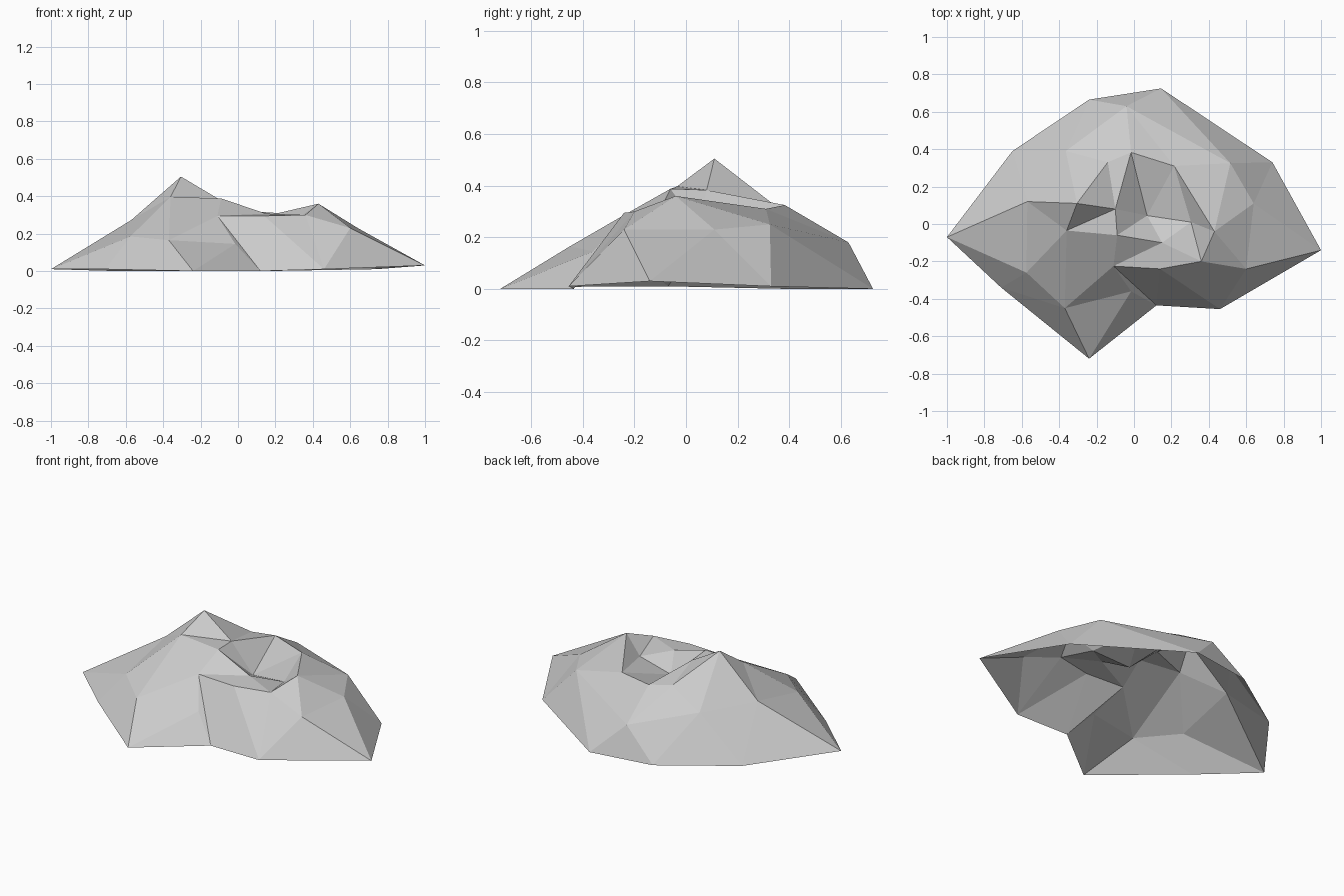
import bpy
from mathutils import Vector
from mathutils.geometry import delaunay_2d_cdt

cube = bpy.data.objects.get("Cube")
if cube:
    bpy.data.objects.remove(cube, do_unlink=True)

# Ground outline, counted clockwise from the right-hand tip
base = dict(
    A=(-1, -.07, .01), B=(-.65, .39, 0), C=(-.24, .665, 0), D=(.145, .725, 0),
    E=(.74, .33, .01), F=(1, -.14, .03), G=(.46, -.455, .01), H=(.12, -.435, 0),
    I=(-.24, -.72, 0), J=(-.71, -.34, .01))

# Shoulder points halfway up the slopes
slope = dict(
    a=(-.57, .12, .273), b=(-.365, .39, .25), c=(-.04, .63, .18),
    d=(.515, .325, .25), e=(.64, .11, .23), f=(.6, -.24, .23),
    g=(-.015, -.36, .145), h=(-.37, -.45, .165), i=(-.575, -.26, .185))

# Rim of the crater, from the peak round to the front shoulder
rim = dict(
    P=(-.305, .11, .505), Q=(-.14, .33, .335), R=(-.016, .383, .325),
    S=(.215, .31, .31), T=(.43, -.04, .36), U=(.36, -.2, .3),
    V=(.14, -.24, .295), W=(-.11, -.225, .295), X=(-.36, -.035, .397))

# Ledge and floor inside the crater
crater = dict(
    Y=(-.1, .08, .383), M=(-.09, -.06, .388), N=(.15, -.1, .307),
    K=(.07, .045, .235), L=(.305, .01, .27))

# Ridges and gullies that the facets must follow
outline = "ABCDEFGHIJA"
shoulders = "abcdef ghia"
crest = "PQRSTUVWXP"
hollow = "PYXMN KYQ RKLS TLU NWM MY RY KMYP NL"
spurs = "Aa AiJ aP aX iX ih hW hI hJ gW gI gH Ba Cb Cc Dc Dd Ed Ee Fe Ff Gf " \
        "bP bQ Qc cR cS dS dT eT fT fU GU GV HV HW"

points = {**base, **slope, **rim, **crater}
index = {name: n for n, name in enumerate(points)}


def segments(*paths):
    """Unique point pairs along each unbroken run of letters."""
    found = set()
    for run in " ".join(paths).split():
        for p, q in zip(run, run[1:]):
            found.add(tuple(sorted((index[p], index[q]))))
    return sorted(found)


# Triangulate the plan inside its outline, then raise each point to its height
plan = [Vector(p[:2]) for p in points.values()]
edges = segments(outline, shoulders, crest, hollow, spurs)
flat, _, faces, origin, _, _ = delaunay_2d_cdt(plan, edges, [], 1, 1e-5)
heights = [p[2] for p in points.values()]
verts = []
for v, src in zip(flat, origin):
    if src:
        z = heights[src[0]]
    else:  # crossing of two ridges: blend from the nearest points
        near = sorted(range(len(plan)), key=lambda n: (plan[n] - v).length)[:3]
        weight = [1 / (plan[n] - v).length for n in near]
        z = sum(heights[n] * w for n, w in zip(near, weight)) / sum(weight)
    verts.append((v.x, v.y, z))

mesh = bpy.data.meshes.new("mountain")
mesh.from_pydata(verts, [], faces)
mesh.update()
mountain = bpy.data.objects.new("mountain", mesh)
bpy.context.collection.objects.link(mountain)

# One plain stone colour, flat shaded
stone = bpy.data.materials.new("pale grey stone")
stone.use_nodes = True
colour = (.6, .6, .6, 1)
stone.diffuse_color = colour
stone.node_tree.nodes["Principled BSDF"].inputs["Base Color"].default_value = colour
mesh.materials.append(stone)
